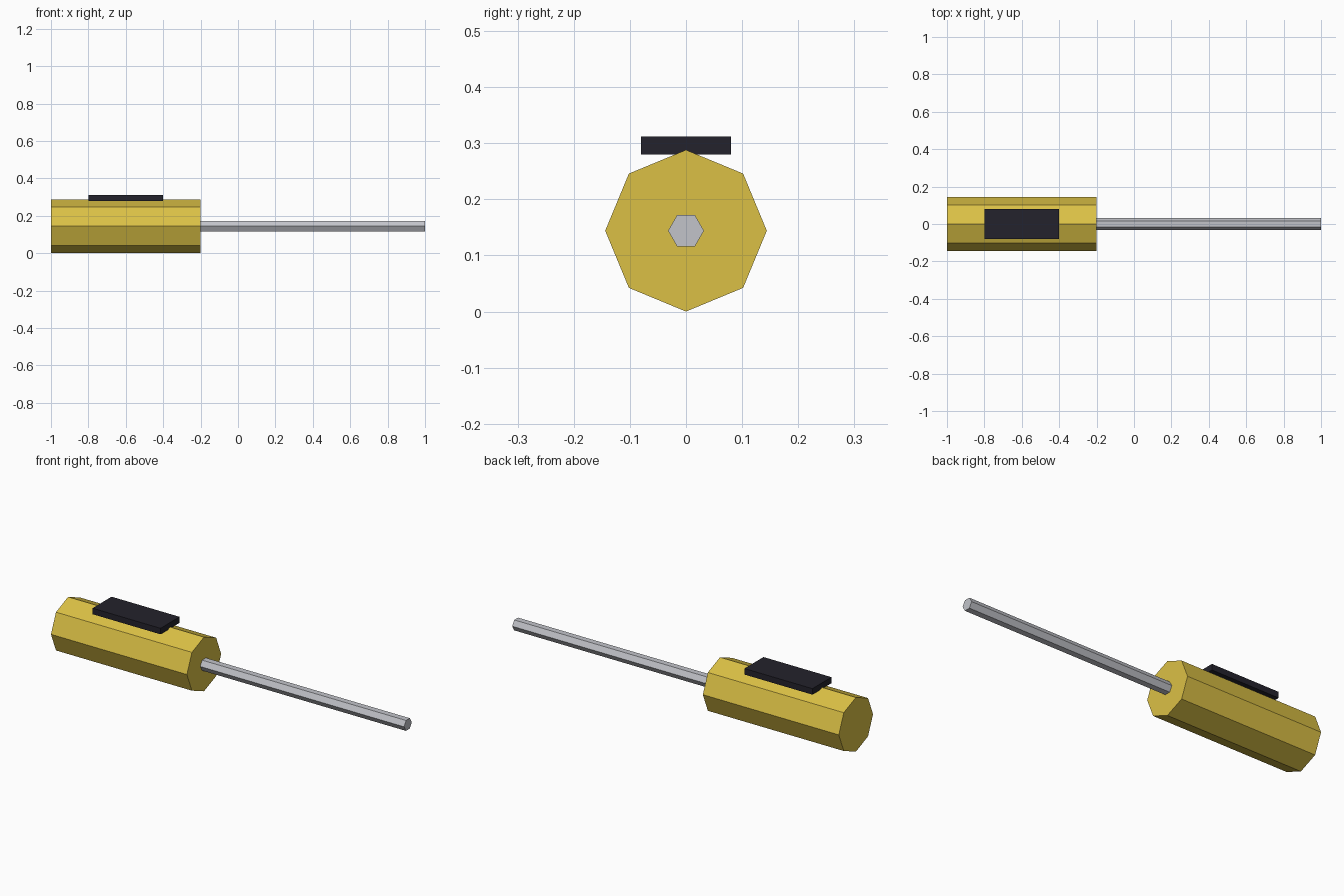
import bpy
import math

if "Cube" in bpy.data.objects:
    bpy.data.objects.remove(bpy.data.objects["Cube"])

AXIS_Z = 0.144  # height of the shared centre line


def material(name, rgb):
    m = bpy.data.materials.new(name)
    m.diffuse_color = (*rgb, 1.0)
    m.use_nodes = True
    m.node_tree.nodes["Principled BSDF"].inputs["Base Color"].default_value = m.diffuse_color
    return m


def rod(name, sides, radius, x0, x1, mat):
    """Flat-faced prism lying along x, with corners on the y axis."""
    bpy.ops.mesh.primitive_cylinder_add(
        vertices=sides, radius=radius, depth=x1 - x0,
        location=((x0 + x1) / 2, 0, AXIS_Z), rotation=(0, math.pi / 2, 0))
    ob = bpy.context.object
    ob.name = name
    ob.data.materials.append(mat)


yellow = material("handle yellow", (0.71, 0.53, 0.06))
steel = material("steel grey", (0.54, 0.55, 0.59))
black = material("dark grip", (0.017, 0.016, 0.025))

# Octagonal handle and hexagonal shaft
rod("handle", 8, AXIS_Z, -1.0, -0.2, yellow)
rod("shaft", 6, 0.032, -0.2, 1.0, steel)

# Flat pad resting on the handle's top ridge
bpy.ops.mesh.primitive_cube_add(size=1, location=(-0.6, 0, 0.296))
pad = bpy.context.object
pad.name = "top_pad"
pad.scale = (0.4, 0.16, 0.032)
pad.data.materials.append(black)
